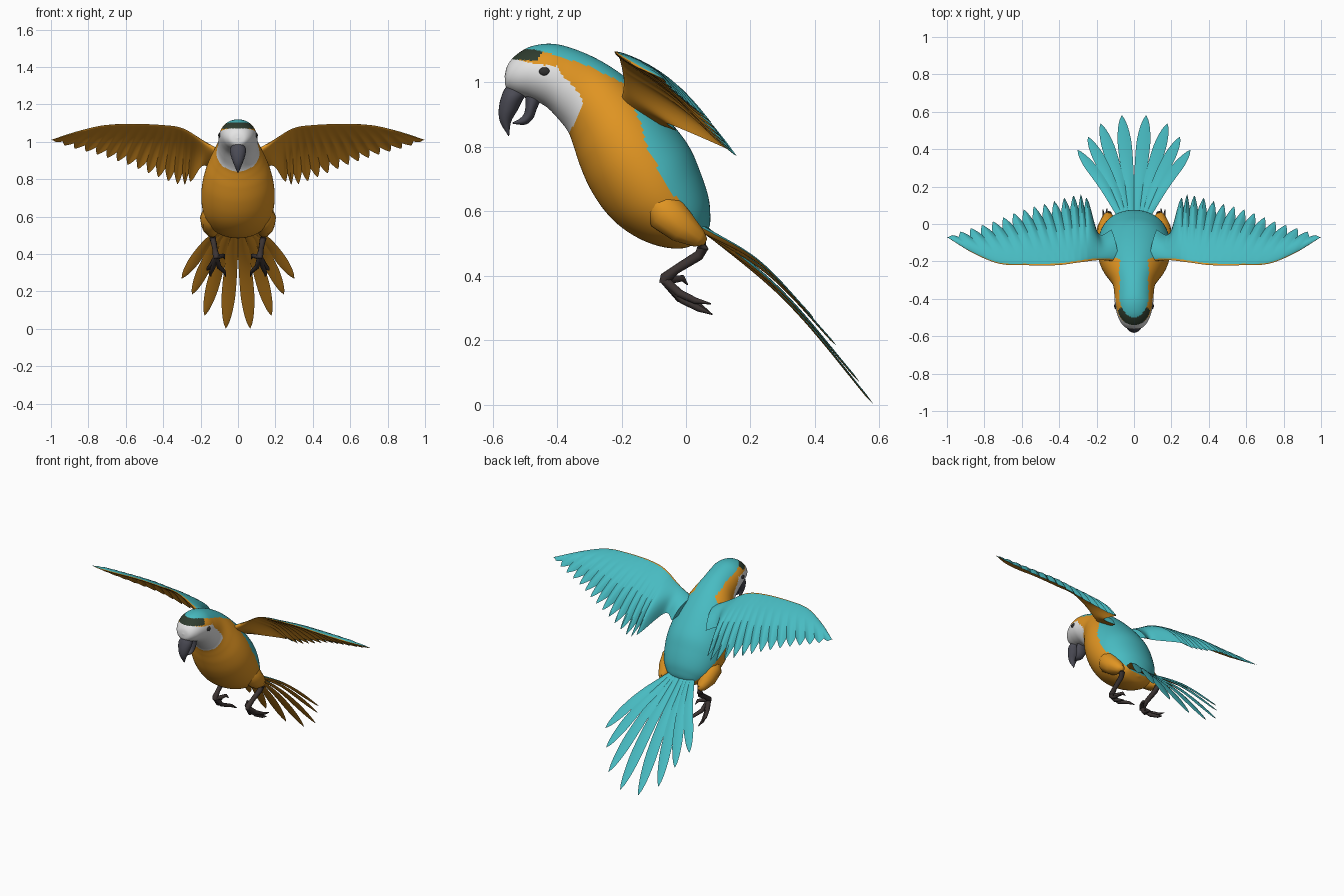
import bpy, bmesh
from math import sin, cos, pi, sqrt, radians
from mathutils import Vector

if "Cube" in bpy.data.objects:
    bpy.data.objects.remove(bpy.data.objects["Cube"])


def mat(name, r, g, b):
    m = bpy.data.materials.new(name)
    m.diffuse_color = (r, g, b, 1)
    m.use_nodes = True
    m.node_tree.nodes["Principled BSDF"].inputs["Base Color"].default_value = m.diffuse_color
    return m


ORANGE = mat("orange plumage", 0.75, 0.30, 0.016)
TEAL = mat("teal plumage", 0.065, 0.50, 0.54)
WHITE = mat("white face", 0.78, 0.78, 0.78)
GREEN = mat("dark green forehead", 0.028, 0.045, 0.028)
BEAK = mat("grey beak", 0.07, 0.07, 0.09)
LEG = mat("brown leg", 0.045, 0.034, 0.032)
EYE = mat("dark eye", 0.03, 0.03, 0.03)


def curve(keys, s):
    """Cubic Hermite through keys (s, values...)."""
    n = len(keys)
    i = max(k for k in range(n - 1) if keys[k][0] <= s or k == 0)
    a, b = keys[i], keys[i + 1]
    p, q = keys[max(i - 1, 0)], keys[min(i + 2, n - 1)]
    h = b[0] - a[0]
    t = (s - a[0]) / h
    out = []
    for c in range(1, len(a)):
        ma = (b[c] - p[c]) / (b[0] - p[0]) * h
        mb = (q[c] - a[c]) / (q[0] - a[0]) * h
        out.append((2*t**3 - 3*t*t + 1) * a[c] + (t**3 - 2*t*t + t) * ma
                   + (3*t*t - 2*t**3) * b[c] + (t**3 - t*t) * mb)
    return out


def skin(name, rings, mats, rule=None, angle=50):
    """Join closed rings of points into a capped surface."""
    bm = bmesh.new()
    rows = [[bm.verts.new(p) for p in r] for r in rings]
    n = len(rows[0])
    for i in range(len(rows) - 1):
        for j in range(n):
            k = (j + 1) % n
            f = bm.faces.new((rows[i][j], rows[i][k], rows[i+1][k], rows[i+1][j]))
            if rule:
                f.material_index = rule(j, f.calc_center_median())
    for r in (rows[0], rows[-1]):
        f = bm.faces.new(r)
        if rule:
            f.material_index = rule(0, f.calc_center_median())
    bmesh.ops.remove_doubles(bm, verts=bm.verts, dist=1e-5)
    bmesh.ops.recalc_face_normals(bm, faces=bm.faces)
    me = bpy.data.meshes.new(name)
    bm.to_mesh(me)
    bm.free()
    for m in mats:
        me.materials.append(m)
    me.polygons.foreach_set("use_smooth", [True] * len(me.polygons))
    me.set_sharp_from_angle(angle=radians(angle))
    ob = bpy.data.objects.new(name, me)
    bpy.context.collection.objects.link(ob)
    return ob


def loft(name, prof, steps, segs, mats, rule=None):
    """Ellipse rings from (top y, top z, bottom y, bottom z, half width)."""
    keys = [(i,) + p for i, p in enumerate(prof)]
    rings = []
    for i in range(steps + 1):
        ty, tz, by, bz, w = curve(keys, i / steps * (len(prof) - 1))
        rings.append([Vector((w * sin(a), (ty+by)/2 + (ty-by)/2 * cos(a), (tz+bz)/2 + (tz-bz)/2 * cos(a)))
                      for a in (2 * pi * k / segs for k in range(segs))])
    return skin(name, rings, mats, rule)


def tube(name, pts, m, segs=8, angle=60):
    """Tapered tube through (x, y, z, radius) points."""
    rings = []
    for i, p in enumerate(pts):
        d = Vector(pts[min(i+1, len(pts)-1)][:3]) - Vector(pts[max(i-1, 0)][:3])
        q = d.to_track_quat('Z', 'Y')
        rings.append([Vector(p[:3]) + q @ Vector((p[3]*cos(2*pi*k/segs), p[3]*sin(2*pi*k/segs), 0))
                      for k in range(segs)])
    return skin(name, rings, [m], angle=angle)


def inside(poly, y, z):
    hit = False
    for (y1, z1), (y2, z2) in zip(poly, poly[1:] + poly[:1]):
        if (z1 > z) != (z2 > z) and y < (y2 - y1) * (z - z1) / (z2 - z1) + y1:
            hit = not hit
    return hit


# Body and head, with plumage regions outlined in the side view
FACE = [(-.6, 1.076), (-.53, 1.071), (-.44, 1.053), (-.4, 1.05), (-.383, 1.02), (-.346, .985),
        (-.32, .945), (-.325, .915), (-.365, .838), (-.6, .8)]
BROW = [(-.6, 1.076), (-.53, 1.071), (-.465, 1.066), (-.443, 1.097), (-.48, 1.103), (-.6, 1.103)]
BACK = [(-.6, 1.1), (-.445, 1.097), (-.3, 1.05), (-.19, .995), (-.14, .87), (-.125, .81),
        (-.06, .68), (.04, .555), (.06, .5), (.2, .5), (.2, 1.3), (-.6, 1.3)]


def plumage(j, c):
    for region, idx in ((FACE, 2), (BROW, 3), (BACK, 1)):
        if inside(region, c.y, c.z):
            return idx
    return 0


loft("body", [
    (-.563, 1.02, -.563, 1.019, .001), (-.553, 1.055, -.558, .985, .042), (-.525, 1.087, -.53, .965, .07),
    (-.48, 1.112, -.485, .95, .09), (-.42, 1.12, -.435, .925, .102), (-.36, 1.108, -.395, .885, .105),
    (-.28, 1.075, -.365, .845, .113), (-.2, 1.025, -.348, .80, .14), (-.12, .955, -.33, .745, .17),
    (-.05, .88, -.3, .675, .19), (.01, .80, -.255, .605, .196), (.045, .72, -.2, .55, .188),
    (.068, .65, -.13, .508, .165), (.075, .6, -.06, .487, .13), (.072, .55, .0, .487, .08),
    (.045, .512, .044, .511, .002)], 150, 96, [ORANGE, TEAL, WHITE, GREEN], plumage)

# Hooked beak
loft("upper_beak", [
    (-.55, 1.0, -.49, .965, .03), (-.57, .965, -.505, .948, .043), (-.581, .92, -.522, .915, .036),
    (-.577, .877, -.543, .877, .021), (-.551, .833, -.549, .833, .002)], 24, 24, [BEAK])
loft("lower_beak", [
    (-.50, .965, -.45, .945, .034), (-.498, .93, -.463, .918, .034), (-.503, .903, -.474, .889, .028),
    (-.517, .887, -.498, .869, .02), (-.539, .875, -.537, .871, .003)], 20, 20, [BEAK])

# Wing outline: leading edge and envelope of the feather tips
LEAD = [(0, .08, -.2, .94), (.12, .17, -.192, .995), (.3, .29, -.205, 1.07), (.5, .41, -.22, 1.09),
        (.7, .58, -.22, 1.095), (.85, .73, -.21, 1.085), (.94, .87, -.15, 1.05), (1, 1.0, -.07, 1.01)]
TRAIL = [(0, .12, -.03, .85), (.1, .19, -.05, .87), (.2, .25, .135, .79), (.3, .31, .155, .77),
         (.45, .45, .115, .82), (.6, .60, .075, .88), (.75, .75, .015, .93), (.9, .91, -.035, .975),
         (1, 1.0, -.07, 1.01)]
NORMAL = Vector((0, .66, .75))


def wing(name, side, feathers=15, per=8, rows=12):
    start = .18
    stations = [start * i / 14 for i in range(14)]
    stations += [start + (1 - start) * i / (feathers * per) for i in range(feathers * per + 1)]
    rings = []
    for s in stations:
        a, b = Vector(curve(LEAD, s)), Vector(curve(TRAIL, s))
        if s > start:
            u = (s - start) / (1 - start) * feathers % 1
            if s - start > 1 / feathers * .4:
                b = b.lerp(a, .2 * abs(2 * u - 1) ** 1.3)
        chord = (b - a).length
        thick = .016 + .03 * max(0, 1 - s / .3)
        ring = []
        for k in range(2 * rows):
            v = abs(1 - k / rows) ** 1.6
            up = 1 if k < rows else -1
            t = thick * sqrt(v) * (1 - v) * 1.6 * min(1, chord / .15)
            p = a.lerp(b, v) + NORMAL * (up * t + .065 * chord * sin(pi * v))
            ring.append(Vector((p.x * side, p.y, p.z)))
        rings.append(ring)
    skin(name, rings, [ORANGE, TEAL], lambda j, c: 1 if j < rows - 1 else 0)


def tail_feather(name, base, mid, tip, width):
    base, mid, tip = Vector(base), Vector(mid), Vector(tip)
    keys = [(0, *base), (.47, *mid), (1, *tip)]
    wide = [(0, .7), (.3, .85), (.7, 1), (.86, .75), (.96, .36), (1, .04)]
    across = (tip - base).cross(Vector((0, .72, .69))).normalized()
    up = across.cross(tip - base).normalized()
    rings = []
    for i in range(25):
        t = i / 24
        c, w = Vector(curve(keys, t)), width * curve(wide, t)[0]
        h = .003 + .009 * (1 - t) ** 2
        rings.append([c + across * w * x + up * h * z * min(1, w / .01)
                      for x, z in ((-1, 0), (-.5, .8), (0, 1), (.5, .8), (1, 0), (.5, -.8), (0, -1), (-.5, -.8))])
    skin(name, rings, [ORANGE, TEAL], lambda j, c: 1 if j < 4 else 0, angle=60)


TIPS = [(.065, .58, .003), (.178, .537, .072), (.245, .465, .185), (.30, .395, .27)]
TOES = [[(.10, -.02, .33), (.075, .04, .308), (.065, .08, .28)],
        [(.135, -.01, .325), (.148, .04, .298), (.145, .082, .28)],
        [(.14, -.02, .345), (.16, .03, .322), (.166, .077, .313)],
        [(.095, -.045, .388), (.078, -.01, .392), (.07, .005, .372)]]

for side, tag in ((1, "right"), (-1, "left")):
    wing(tag + "_wing", side)

    # Tail fan
    for i, (x, y, z) in enumerate(TIPS):
        b = Vector((.015 + .016 * i, .035, .565 - .004 * i))
        m = b.lerp(Vector((x, y, z)), .47) + Vector((0, .02, .024))
        tail_feather(f"{tag}_tail_feather_{i+1}", (b.x * side, b.y, b.z), (m.x * side, m.y, m.z),
                     (x * side, y, z), .037 - .002 * i)

    # Thigh, shank and toes
    flip = lambda pts: [(p[0] * side,) + tuple(p[1:]) for p in pts]
    tube(tag + "_thigh", flip([(.12, -.13, .68, .01), (.13, -.10, .645, .045), (.14, -.06, .595, .064),
                               (.143, -.01, .548, .052), (.138, .04, .515, .03), (.135, .06, .505, .012)]),
         ORANGE, 10)
    tube(tag + "_leg", flip([(.135, .045, .525, .018), (.135, .052, .485, .018), (.13, .04, .463, .016),
                             (.122, -.03, .42, .014), (.117, -.065, .392, .018), (.117, -.072, .375, .012)]), LEG)
    for i, toe in enumerate(TOES):
        pts = [(.117, -.065, .385)] + toe
        tube(f"{tag}_toe_{i+1}", flip([p + (r,) for p, r in zip(pts, (.015, .013, .01, .002))]), LEG)

    # Eye
    bpy.ops.mesh.primitive_uv_sphere_add(segments=20, ring_count=12, radius=1, location=(.098 * side, -.439, 1.034))
    eye = bpy.context.object
    eye.name = tag + "_eye"
    eye.scale = (.008, .017, .013)
    eye.data.materials.append(EYE)
    bpy.ops.object.shade_smooth()
